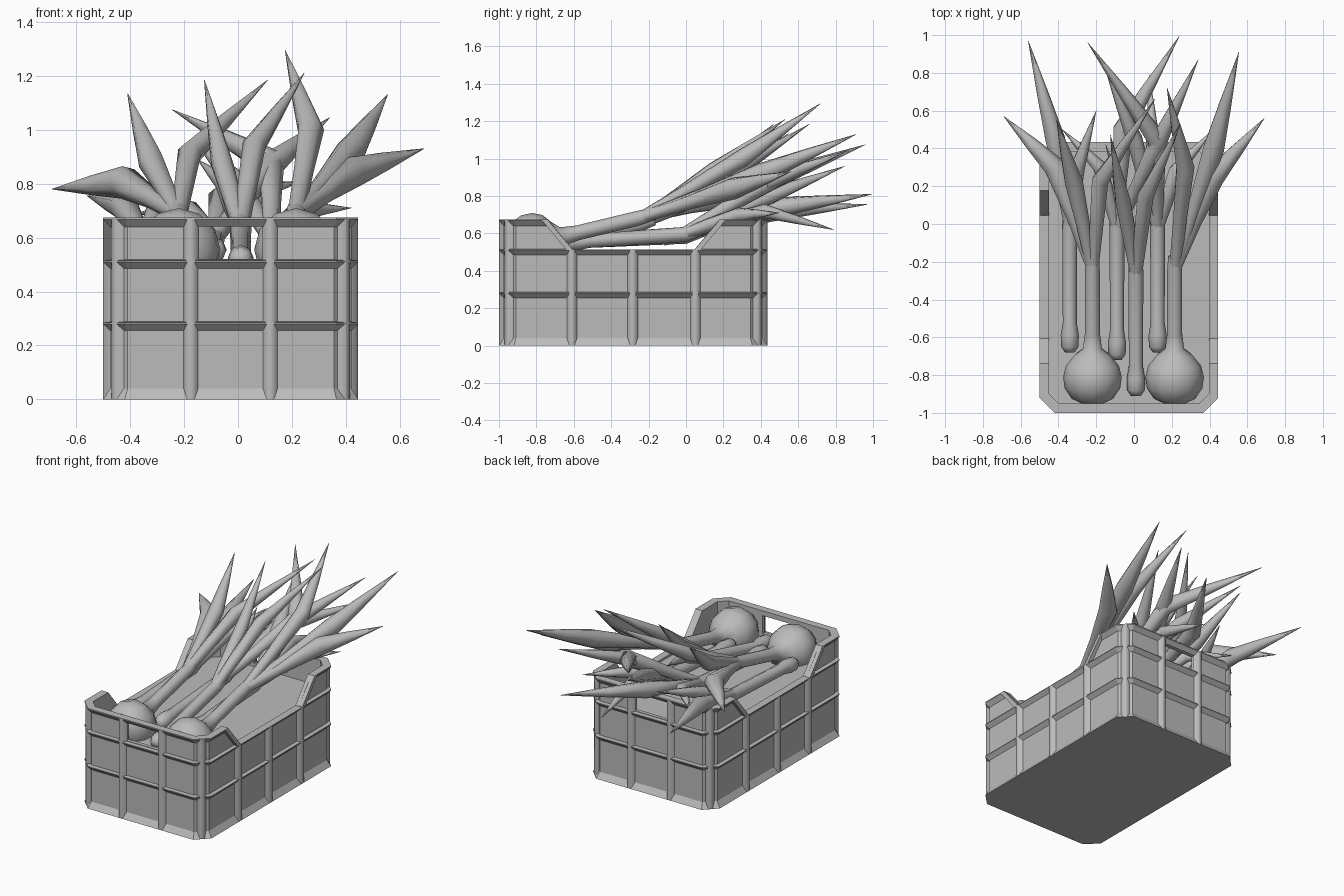
import bpy, bmesh, math
from mathutils import Vector

cube = bpy.data.objects.get("Cube")
if cube:
    bpy.data.objects.remove(cube, do_unlink=True)

grey = bpy.data.materials.new("plain_grey")
grey.use_nodes = True
grey.diffuse_color = (0.5, 0.5, 0.5, 1)
grey.node_tree.nodes["Principled BSDF"].inputs["Base Color"].default_value = (0.5, 0.5, 0.5, 1)

X0, X1, Y0, Y1, CUT = -0.5, 0.446, -1.0, 0.435, 0.08
TOP, LIP = 0.675, 0.515


def loft(name, rings, smooth=0):
    """Skin a list of equal rings and cap both ends; smooth is an angle in degrees."""
    bm = bmesh.new()
    loops = [[bm.verts.new(p) for p in ring] for ring in rings]
    n = len(loops[0])
    for a, b in zip(loops, loops[1:]):
        for i in range(n):
            j = (i + 1) % n
            bm.faces.new((a[i], a[j], b[j], b[i]))
    bm.faces.new(loops[0])
    bm.faces.new(loops[-1])
    bmesh.ops.recalc_face_normals(bm, faces=bm.faces)
    mesh = bpy.data.meshes.new(name)
    bm.to_mesh(mesh)
    bm.free()
    mesh.materials.append(grey)
    ob = bpy.data.objects.new(name, mesh)
    bpy.context.collection.objects.link(ob)
    if smooth:
        bpy.ops.object.select_all(action='DESELECT')
        ob.select_set(True)
        bpy.context.view_layer.objects.active = ob
        bpy.ops.object.shade_smooth_by_angle(angle=math.radians(smooth))
    return ob


def outline(inset, z):
    """Rectangle with chamfered corners."""
    a, b, c, d = X0 + inset, X1 - inset, Y0 + inset, Y1 - inset
    k = CUT - 0.586 * inset
    pts = [(a + k, c), (b - k, c), (b, c + k), (b, d - k),
           (b - k, d), (a + k, d), (a, d - k), (a, c + k)]
    return [Vector((x, y, z)) for x, y in pts]


def carve(target, cutter):
    mod = target.modifiers.new("cut", 'BOOLEAN')
    mod.operation, mod.solver, mod.object = 'DIFFERENCE', 'EXACT', cutter
    bpy.context.view_layer.objects.active = target
    bpy.ops.object.modifier_apply(modifier=mod.name)
    bpy.data.objects.remove(cutter, do_unlink=True)


# Crate body: flared foot, two ledges, rim, inner wall and raised floor
P = 0.025
profile = [(0, 0), (P, 0.04), (P, 0.255), (0, 0.28), (0, 0.285), (P, 0.288), (P, 0.485),
           (0, 0.51), (0, LIP), (P, LIP + 0.003), (P, 0.64), (0, 0.668), (0, TOP),
           (0.05, TOP), (0.05, 0.5)]
crate = loft("crate_body", [outline(i, z) for i, z in profile])

# Lowered sides with sloping ends
notch = [(-0.605, LIP - 0.001), (0.045, LIP - 0.001), (0.195, TOP + 0.02), (-0.755, TOP + 0.02)]
carve(crate, loft("side_notch", [[(x, y, z) for y, z in notch] for x in (-1, 1)]))

# Hand openings through front and back
hole = [(-0.15, 0.521), (0.095, 0.521), (0.095, 0.642), (-0.15, 0.642)]
carve(crate, loft("hand_hole", [[(x, y, z) for x, z in hole] for y in (-1.2, 0.6)]))

# Raised trim along each sloping end
slope = [(-0.605, LIP - 0.002), (-0.741, TOP), (-0.775, TOP), (-0.64, LIP - 0.002)]
for x in (X0, X1 - 0.05):
    for name, flip in (("front_slope_trim", False), ("back_slope_trim", True)):
        loft(name, [[(q, -0.56 - y if flip else y, z) for y, z in slope] for q in (x, x + 0.05)])


# Upright ribs
def rib(name, x, y, nx, ny, top):
    p, n = Vector((x, y, 0)), Vector((nx, ny, 0)).normalized()
    t = Vector((-n.y, n.x, 0))
    section = [p - n * 0.03 - t * 0.03, p - t * 0.013, p + t * 0.013, p - n * 0.03 + t * 0.03]
    loft(name, [[q + Vector((0, 0, z)) for q in section] for z in (0, top)], 70)


for x in (-0.175, 0.12):
    rib("front_rib", x, Y0, 0, -1, TOP - 0.005)
    rib("back_rib", x, Y1, 0, 1, TOP - 0.005)
for y in (-0.61, -0.285, 0.05):
    rib("right_rib", X0, y, -1, 0, LIP - 0.003)
    rib("left_rib", X1, y, 1, 0, LIP - 0.003)
half = CUT / 2
for x, sx in ((X0 + half, -1), (X1 - half, 1)):
    for y, sy in ((Y0 + half, -1), (Y1 - half, 1)):
        rib("corner_rib", x, y, sx, sy, TOP - 0.005)


# Vegetables: round-section sweeps along a path
def sweep(name, path, radii, sides=8):
    path = [Vector(p) for p in path]
    rings = []
    for i, p in enumerate(path):
        d = (path[min(i + 1, len(path) - 1)] - path[max(i - 1, 0)]).normalized()
        u = d.cross(Vector((0, 0, 1))).normalized()
        v = u.cross(d)
        rings.append([p + (u * math.cos(a) + v * math.sin(a)) * radii[i]
                      for a in (math.tau * k / sides for k in range(sides))])
    return loft(name, rings, 65)


def leaf(name, base, mid, tip, width=0.05):
    b, m, t = Vector(base), Vector(mid), Vector(tip)
    back = Vector((0, -0.1, -0.025))
    sweep(name, [b + back, b, b.lerp(m, 0.5), m, m.lerp(t, 0.45), t],
          [0.026, 0.032, 0.038, width, width * 0.6, 0.001], 7)


# Two large bulbs with stems
for side, x in (("right", -0.22), ("left", 0.215)):
    stations = [(-0.945, 0.54, 0.06), (-0.925, 0.545, 0.11), (-0.87, 0.55, 0.147),
                (-0.81, 0.555, 0.155), (-0.75, 0.56, 0.14), (-0.695, 0.57, 0.095),
                (-0.66, 0.585, 0.05), (-0.58, 0.603, 0.04), (-0.26, 0.68, 0.04), (-0.17, 0.705, 0.034)]
    sweep(side + "_bulb", [(x, y, z) for y, z, r in stations], [r for y, z, r in stations], 12)

# Slim bulbs with stems: x, start y, start z, end y, end z
slim = [("middle", 0.01, -0.91, 0.52, -0.25, 0.65), ("far_right", -0.34, -0.68, 0.55, 0.0, 0.585),
        ("inner_right", -0.09, -0.72, 0.55, 0.0, 0.595), ("inner_left", 0.125, -0.68, 0.55, 0.0, 0.595)]
for name, x, y, z, ey, ez in slim:
    sweep(name + "_stem", [(x, y, z), (x, y + 0.03, z), (x, y + 0.09, z + 0.005),
                           (x, y + 0.16, z + 0.01), (x, ey, ez), (x, ey + 0.08, ez + 0.025)],
          [0.025, 0.046, 0.048, 0.037, 0.04, 0.032])

# Pointed leaves: base, widest point, tip
right, left, middle = (-0.22, -0.24, 0.685), (0.215, -0.24, 0.685), (0.01, -0.27, 0.645)
low_right, in_right, in_left = (-0.34, -0.02, 0.585), (-0.09, -0.02, 0.595), (0.125, -0.02, 0.595)
leaf("right_bulb_outer_leaf", right, (-0.42, 0.3, 0.805), (-0.69, 0.57, 0.78), 0.062)
leaf("right_bulb_tall_leaf", right, (-0.32, 0.22, 0.88), (-0.41, 0.55, 1.135))
leaf("right_bulb_inner_leaf", right, (-0.18, 0.23, 0.91), (0.11, 0.66, 1.185), 0.046)
leaf("left_bulb_outer_leaf", left, (0.42, 0.25, 0.84), (0.69, 0.56, 0.93), 0.06)
leaf("left_bulb_tall_leaf", left, (0.42, 0.4, 0.92), (0.555, 0.91, 1.13), 0.058)
leaf("left_bulb_inner_leaf", left, (0.27, 0.3, 1.0), (0.175, 0.72, 1.295))
leaf("middle_right_leaf", middle, (-0.06, 0.12, 0.88), (-0.125, 0.47, 1.185), 0.042)
leaf("middle_left_leaf", middle, (0.06, 0.15, 0.94), (0.245, 0.53, 1.21), 0.045)
leaf("middle_short_leaf", middle, (-0.05, 0.1, 0.8), (-0.15, 0.42, 0.89), 0.035)
leaf("low_right_outer_leaf", low_right, (-0.42, 0.45, 0.715), (-0.56, 0.97, 0.755), 0.055)
leaf("low_right_short_leaf", low_right, (-0.3, 0.3, 0.71), (-0.2, 0.6, 0.8), 0.04)
leaf("inner_right_long_leaf", in_right, (-0.06, 0.5, 0.74), (0.24, 0.995, 0.81), 0.055)
leaf("inner_right_tall_leaf", in_right, (0.12, 0.42, 0.87), (0.34, 0.87, 1.045))
leaf("inner_right_low_leaf", in_right, (-0.18, 0.3, 0.7), (-0.38, 0.5, 0.69), 0.04)
leaf("inner_left_tall_leaf", in_left, (0.12, 0.45, 0.88), (-0.245, 0.96, 1.075), 0.055)
leaf("inner_left_far_leaf", in_left, (0.0, 0.45, 0.8), (-0.16, 0.85, 0.96), 0.045)
leaf("inner_left_low_leaf", in_left, (0.22, 0.28, 0.7), (0.42, 0.5, 0.71), 0.04)
leaf("inner_left_drooping_leaf", in_left, (0.1, 0.42, 0.72), (0.08, 0.79, 0.62), 0.04)
